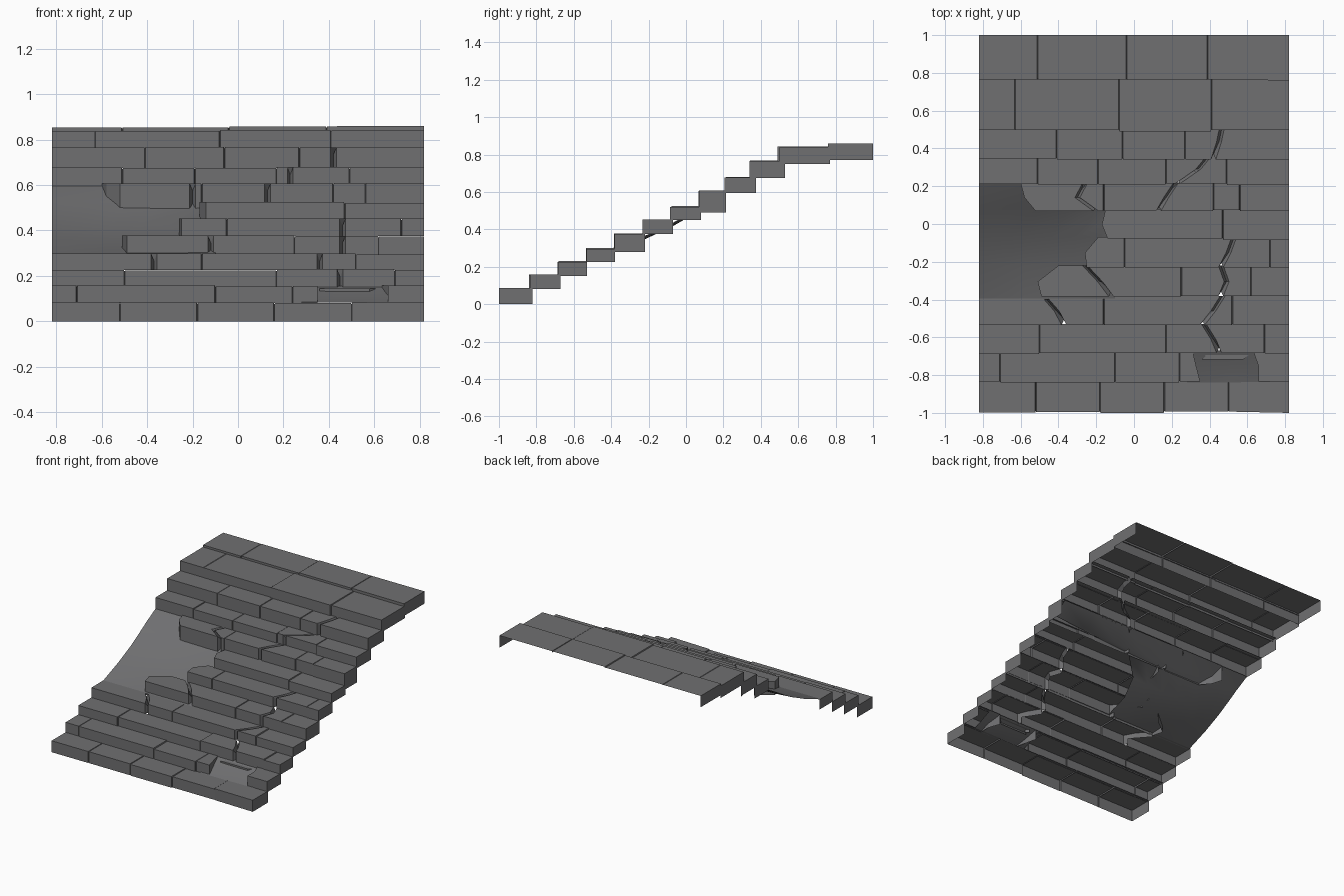
import bpy, random

if "Cube" in bpy.data.objects:
    bpy.data.objects.remove(bpy.data.objects["Cube"])

random.seed(4)
W = 0.82

stone = bpy.data.materials.new("grey stone")
stone.diffuse_color = (0.16, 0.16, 0.165, 1)
stone.use_nodes = True
stone.node_tree.nodes["Principled BSDF"].inputs["Base Color"].default_value = stone.diffuse_color


def make_object(name, verts, faces):
    me = bpy.data.meshes.new(name)
    me.from_pydata(verts, [], faces)
    me.materials.append(stone)
    ob = bpy.data.objects.new(name, me)
    bpy.context.collection.objects.link(ob)
    return ob


def course(name, yf, yb, zb, zt, joints, left=-W, right=W):
    """One stair course: open shell of blocks. A plain number is a straight joint,
    a triple (front, middle, back) is a wide slanting crack or a broken end."""
    def tri(j):
        return j if isinstance(j, tuple) else (j, j, j)

    def jitter():
        return random.uniform(0, 0.009), random.uniform(0, 0.007)

    verts, faces = [], []

    def station(x, dy, dz):
        ym = (yf + yb) / 2
        verts.extend([(x[0], yf + dy, zb), (x[0], yf + dy, zt - dz),
                      (x[1], ym, zt - dz), (x[2], yb, zt - dz)])

    dy, dz = jitter()
    station(tri(left), dy, dz)
    for j in joints:
        crack = isinstance(j, tuple)
        hw, depth = (0.013, 0.035) if crack else (0.003, 0.010)
        x = tri(j)
        station([v - hw for v in x], dy, dz)
        station(x, depth, depth)
        if not crack:
            dy, dz = jitter()
        station([v + hw for v in x], dy, dz)
    if right == W:
        dy, dz = (0, 0) if yf in (-1.0, 0.76) else (dy, dz)
    station(tri(right), dy, dz)
    n = len(verts) // 4
    for i in range(n - 1):
        for k in range(3):
            a, b = i * 4 + k, (i + 1) * 4 + k
            faces.append((a, b, b + 1, a + 1))
    # end caps
    for s, flip in ((0, False), ((n - 1) * 4, True)):
        m = len(verts)
        for k in (2, 3):
            verts.append((verts[s + k][0], verts[s + k][1], zb))
        for f in ((s, s + 1, s + 2, m), (m, s + 2, s + 3, m + 1)):
            faces.append(f[::-1] if flip else f)
    return make_object(name, verts, faces)


# stair courses from the bottom up
course("step_01", -1.0, -0.82, 0.0, 0.085, [-0.52, -0.18, 0.16, 0.5])
course("step_02_left", -0.84, -0.67, 0.08, 0.16, [-0.71, -0.1, 0.24],
       right=(0.35, 0.33, 0.31))
course("step_02_right", -0.84, -0.67, 0.08, 0.16, [], left=(0.66, 0.66, 0.63))
course("step_03", -0.69, -0.53, 0.15, 0.23, [-0.5, 0.17, (0.45, 0.42, 0.37), 0.69])
course("step_04", -0.54, -0.38, 0.225, 0.30,
       [(-0.37, -0.41, -0.48), -0.16, (0.36, 0.42, 0.47), 0.52])
course("step_05", -0.39, -0.22, 0.28, 0.38,
       [(-0.12, -0.18, -0.26), 0.25, (0.46, 0.49, 0.46), 0.62],
       left=(-0.49, -0.51, -0.40))
course("step_06", -0.235, -0.07, 0.375, 0.455, [-0.05, (0.46, 0.5, 0.53), 0.72],
       left=(-0.25, -0.26, -0.19))
course("step_07", -0.085, 0.08, 0.45, 0.525, [0.47], left=(-0.14, -0.17, -0.15))
course("step_08", 0.065, 0.215, 0.49, 0.61,
       [(-0.2, -0.3, -0.26), -0.16, (0.13, 0.17, 0.22), 0.42, 0.56],
       left=(-0.52, -0.58, -0.6))
course("step_09", 0.205, 0.375, 0.595, 0.68,
       [-0.51, -0.19, 0.17, (0.23, 0.34, 0.41), 0.49])
course("step_10", 0.34, 0.53, 0.675, 0.77, [-0.41, -0.06, 0.27, (0.42, 0.45, 0.47)])
course("landing_front", 0.49, 0.77, 0.75, 0.845, [-0.63, -0.08, 0.41])
course("landing_back", 0.76, 1.0, 0.77, 0.86, [-0.51, -0.04, 0.39])


def ramp(name, x0, rows, cols, sag):
    """Worn slope; rows are (y, z, right edge x)."""
    verts, faces = [], []
    for r, (y, z, x1) in enumerate(rows):
        for c in range(cols + 1):
            t = c / cols
            drop = sag * 4 * t * (1 - t) * (0 < r < len(rows) - 1)
            verts.append((x0 + (x1 - x0) * t, y, z - drop))
    for r in range(len(rows) - 1):
        for c in range(cols):
            a = r * (cols + 1) + c
            faces.append((a, a + 1, a + cols + 2, a + cols + 1))
    ob = make_object(name, verts, faces)
    for p in ob.data.polygons:
        p.use_smooth = True
    return ob


# exposed slopes where blocks are missing
ramp("broken_slope", -W,
     [(-0.40, 0.297, -0.1), (-0.22, 0.365, -0.1), (-0.07, 0.435, -0.05),
      (0.06, 0.51, 0.1), (0.10, 0.535, 0.78), (0.22, 0.60, 0.8)], 6, 0.018)
ramp("chipped_slope", 0.28,
     [(-0.84, 0.083, 0.72), (-0.76, 0.115, 0.72), (-0.67, 0.155, 0.72)], 4, 0.006)
# broken rubble wedge left in the gap of the second step
course("rubble_chip", -0.72, -0.68, 0.12, 0.15, [], left=(0.36, 0.38, 0.36),
       right=(0.58, 0.6, 0.62))
